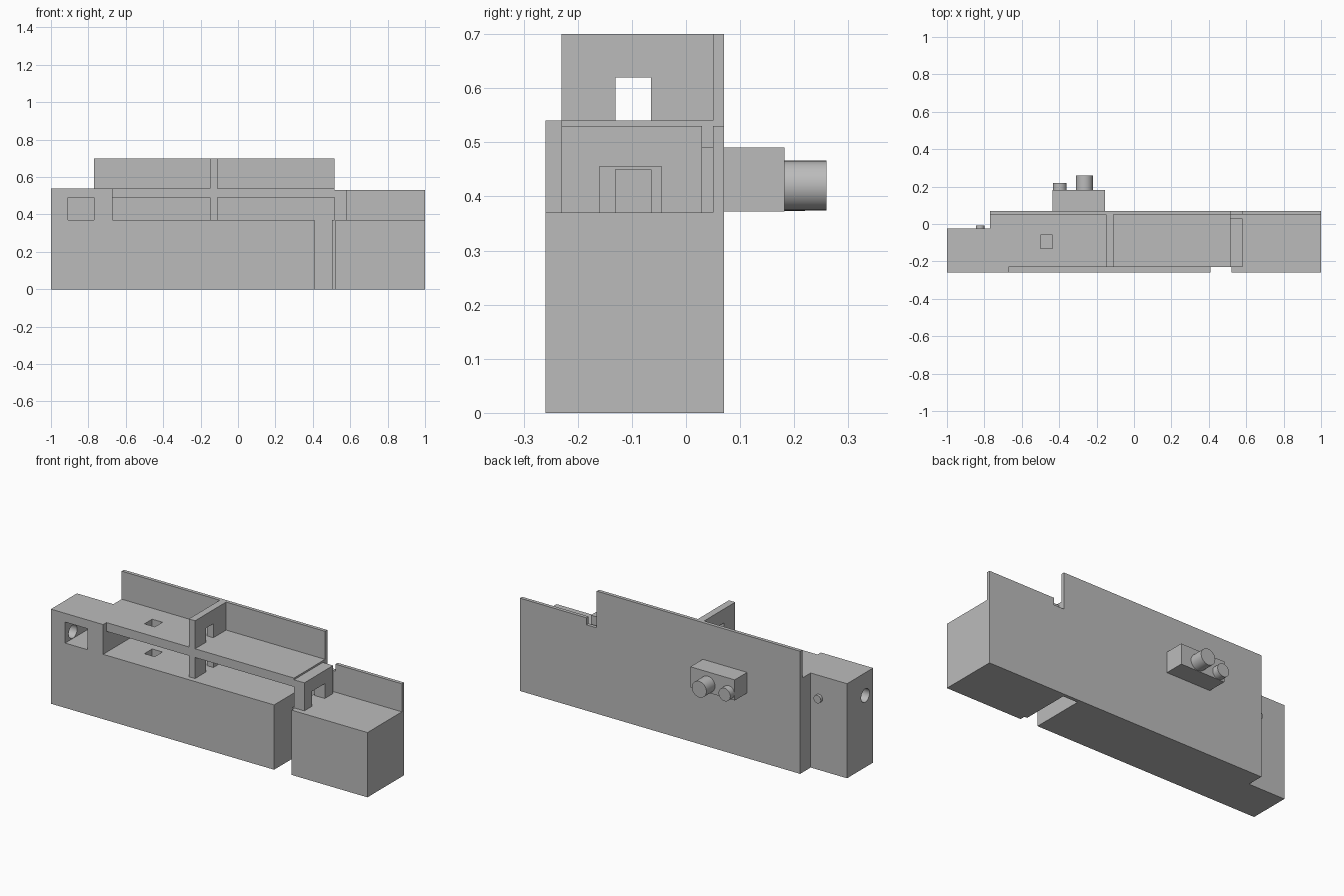
import bpy, bmesh, math
from mathutils import Matrix

if "Cube" in bpy.data.objects:
    bpy.data.objects.remove(bpy.data.objects["Cube"])

grey = bpy.data.materials.new("light_grey")
grey.diffuse_color = (0.5, 0.5, 0.5, 1)
grey.use_nodes = True
grey.node_tree.nodes["Principled BSDF"].inputs["Base Color"].default_value = grey.diffuse_color


def finish(name, bm):
    bmesh.ops.recalc_face_normals(bm, faces=bm.faces[:])
    me = bpy.data.meshes.new(name)
    bm.to_mesh(me)
    bm.free()
    me.materials.append(grey)
    ob = bpy.data.objects.new(name, me)
    bpy.context.collection.objects.link(ob)
    return ob


def prism(name, pts, vec):
    """Extrude a planar outline along a vector."""
    bm = bmesh.new()
    face = bm.faces.new([bm.verts.new(p) for p in pts])
    out = bmesh.ops.extrude_face_region(bm, geom=[face])
    bmesh.ops.translate(bm, vec=vec, verts=[v for v in out["geom"] if isinstance(v, bmesh.types.BMVert)])
    return finish(name, bm)


def box(name, x0, x1, y0, y1, z0, z1):
    return prism(name, [(x0, y0, z0), (x1, y0, z0), (x1, y1, z0), (x0, y1, z0)], (0, 0, z1 - z0))


def cylinder(name, axis, centre, r, length):
    bm = bmesh.new()
    bmesh.ops.create_cone(bm, cap_ends=True, segments=32, radius1=r, radius2=r, depth=length)
    rot = Matrix.Rotation(math.pi / 2, 4, 'Y' if axis == 'x' else 'X')
    bmesh.ops.transform(bm, matrix=Matrix.Translation(centre) @ rot, verts=bm.verts[:])
    return finish(name, bm)


def smooth(ob):
    bpy.ops.object.select_all(action='DESELECT')
    ob.select_set(True)
    bpy.context.view_layer.objects.active = ob
    bpy.ops.object.shade_smooth_by_angle(angle=math.radians(35))


def cut(ob, cutter):
    mod = ob.modifiers.new("cut", 'BOOLEAN')
    mod.operation, mod.solver, mod.object = 'DIFFERENCE', 'EXACT', cutter
    bpy.context.view_layer.objects.active = ob
    bpy.ops.object.modifier_apply(modifier=mod.name)
    bpy.data.objects.remove(cutter)


def gate(name, x0, x1, y0, y1, z0, z1, d0, d1, dz):
    """Cross wall with a doorway."""
    yz = [(y0, z0), (d0, z0), (d0, dz), (d1, dz), (d1, z0), (y1, z0), (y1, z1), (y0, z1)]
    prism(name, [(x0, y, z) for y, z in yz], (x1 - x0, 0, 0))


# Main body: front silhouette extruded, then hollowed
outline = [(-1, 0), (1, 0), (1, .53), (.58, .53), (.58, .49), (.515, .49),
           (.515, .7), (-.77, .7), (-.77, .54), (-1, .54)]
body = prism("body", [(x, -.26, z) for x, z in outline], (0, .33, 0))
for c in [
    (-1.1, -.77, -.025, .2, -.1, .8),    # rear left step
    (-1.1, 1.1, -.4, .05, .54, .8),      # space above the deck
    (-.67, 1.1, -.4, -.23, .37, .8),     # deck set back from front
    (-.67, .6, -.4, .05, .37, .49),      # lower room
    (.515, 1.1, -.4, .05, .37, .8),      # open right platform
    (.41, .52, -.4, -.23, -.1, .45),     # front slot mouth
    (.41, .503, -.3, .05, -.1, .45),     # front slot
    (-.91, -.77, -.4, -.05, .37, .49),   # front left pocket
    (-.50, -.435, -.13, -.06, .27, .6),  # square shaft through deck and floor
]:
    cut(body, box("cutter", *c))
cut(body, cylinder("cutter", 'x', (-.96, -.19, .41), .038, .16))  # end hole
smooth(body)

# Cross walls with doorways
gate("lower_divider", -.15, -.11, -.23, .05, .37, .49, -.13, -.065, .45)
gate("upper_divider", -.15, -.11, -.23, .05, .54, .70, -.13, -.065, .62)
gate("end_gate", .515, .58, -.23, .03, .37, .53, -.16, -.045, .455)

# Rear housing and round pegs
box("rear_housing", -.435, -.155, .07, .182, .372, .49)
for name, x, z, r, y0, y1 in [("large_peg", -.265, .42, .046, .049, .26),
                              ("medium_peg", -.397, .41, .037, .049, .22),
                              ("small_peg", -.823, .41, .023, -.051, -.008)]:
    smooth(cylinder(name, 'y', (x, (y0 + y1) / 2, z), r, y1 - y0))
